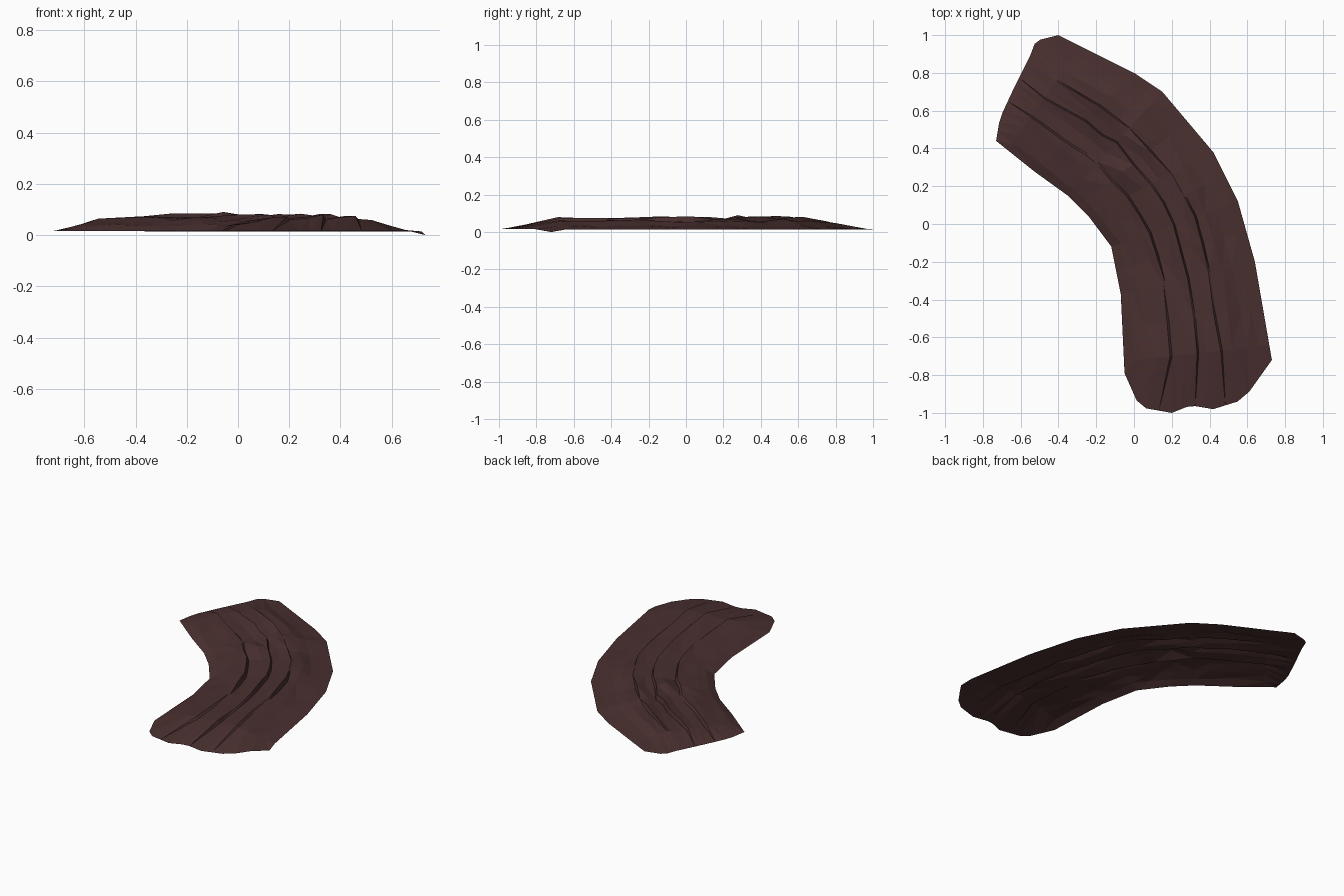
import bpy, bmesh, random
from mathutils import Vector

if "Cube" in bpy.data.objects:
    bpy.data.objects.remove(bpy.data.objects["Cube"])

random.seed(4)

# Matching stations along the inside and outside of the bend
inner = [(-.73, .44), (-.53, .28), (-.35, .15), (-.24, .04), (-.12, -.12), (-.07, -.37), (-.05, -.79)]
outer = [(-.40, 1.0), (0, .80), (.15, .70), (.42, .38), (.55, .12), (.64, -.20), (.73, -.72)]
# Ragged ends, from inside edge to outside edge
far_end = [(-.73, .44), (-.71, .56), (-.64, .71), (-.60, .79), (-.55, .89), (-.52, .97), (-.40, 1.0)]
near_end = [(-.05, -.79), (.03, -.97), (.20, -1.0), (.30, -.96), (.42, -.98), (.58, -.93), (.73, -.72)]

# Cross-section: fraction across, height (close pairs are rut walls)
section = [(0, .015), (.07, .038), (.15, .055), (.25, .066), (.31, .073), (.325, .057),
           (.42, .066), (.50, .077), (.512, .060), (.58, .064), (.655, .075), (.668, .062),
           (.75, .055), (.84, .034), (.92, .023), (1, .014)]
rut_tops, rut_floors = (4, 7, 10), (5, 8, 11)
row_steps = [0, .3, 1, 1.6, 2, 2.5, 3, 3.5, 4, 4.5, 5, 5.45, 5.85, 6]


def along(points, t):
    """Point on a polyline at index position t."""
    i = min(int(t), len(points) - 2)
    return Vector(points[i]).lerp(Vector(points[i + 1]), t - i)


bm = bmesh.new()
rows = []
last = len(section) - 1
for t in row_steps:
    end = far_end if t == 0 else near_end if t == 6 else None
    a, b = along(inner, t), along(outer, t)
    rut = 0
    row = []
    for k, (u, z) in enumerate(section):
        if end:
            # ends thin out to the ground
            p, z = along(end, k / last * 6), .015
            if t == 6 and k == last:
                z = 0
        else:
            edge = k in (0, last)
            if not edge:
                if k in rut_tops:
                    rut = random.uniform(-.008, .008)
                    wobble = random.uniform(-.012, .012)
                elif k not in rut_floors:
                    wobble = random.uniform(-.012, .012)
                    rut = random.uniform(-.005, .005)
                u += wobble
                z += rut if k not in rut_floors else -rut
                if t < .5:
                    z *= .8
            p = a.lerp(b, u)
        row.append(bm.verts.new((p.x, p.y, z)))
    rows.append(row)

# Raised clod beside the bend
clod = Vector((-.08, .28))
near = min((v for r in rows[1:-1] for v in r[2:-2]), key=lambda v: (v.co.xy - clod).length)
near.co.z = .09

for r0, r1 in zip(rows, rows[1:]):
    for k in range(last):
        bm.faces.new((r0[k], r1[k], r1[k + 1], r0[k + 1]))
bmesh.ops.triangulate(bm, faces=bm.faces[:], quad_method='SHORT_EDGE')
bm.normal_update()
if sum(f.normal.z for f in bm.faces) < 0:
    bmesh.ops.reverse_faces(bm, faces=bm.faces[:])

mesh = bpy.data.meshes.new("dirt_path")
bm.to_mesh(mesh)
bm.free()
path = bpy.data.objects.new("dirt_path", mesh)
bpy.context.collection.objects.link(path)

# Dark brown soil
soil = bpy.data.materials.new("dark brown soil")
soil.diffuse_color = (.068, .029, .029, 1)
soil.use_nodes = True
soil.node_tree.nodes["Principled BSDF"].inputs["Base Color"].default_value = soil.diffuse_color
mesh.materials.append(soil)
